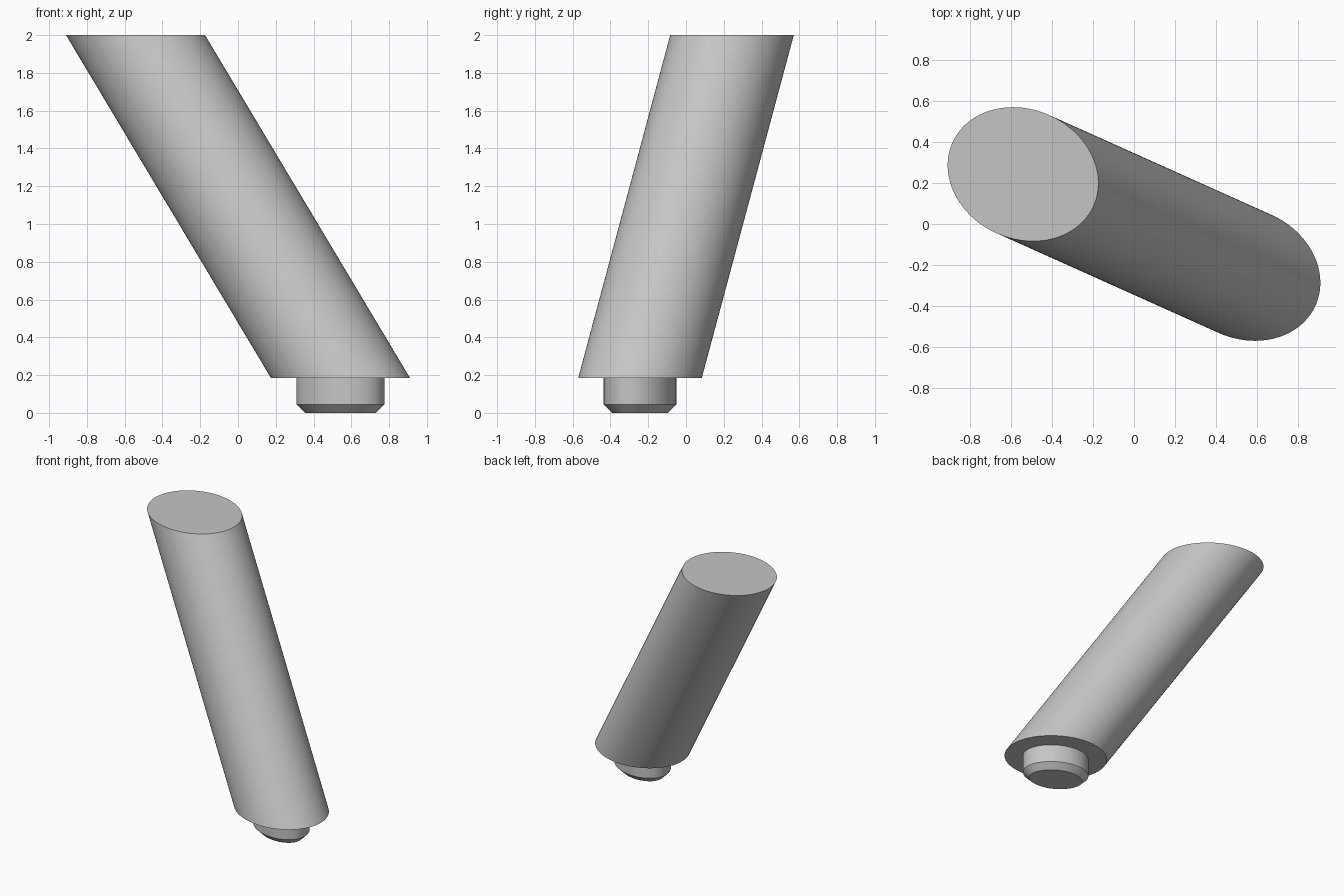
import bpy, bmesh
from math import sin, cos, tau, pi, hypot, atan2
from mathutils import Vector

cube = bpy.data.objects.get("Cube")
if cube:
    bpy.data.objects.remove(cube)

grey = bpy.data.materials.new("plain_grey")
grey.use_nodes = True
colour = (0.56, 0.56, 0.56, 1)
grey.diffuse_color = colour
grey.node_tree.nodes["Principled BSDF"].inputs["Base Color"].default_value = colour

SEGMENTS = 128
FOOT = Vector((0.5425, -0.2435, 0.185))   # axis at the lower cut
HEAD = Vector((-0.5425, 0.2435, 2.0))     # axis at the upper cut
RADIUS = 0.316

# A round bar cut level gives an ellipse stretched along the lean
lean = HEAD - FOOT
MINOR, MAJOR = RADIUS, RADIUS * lean.length / lean.z
TURN = atan2(lean.y, lean.x)


def outline(centre, z, inset):
    """Level ring of the cut ellipse, moved inward by an even distance."""
    points = []
    for i in range(SEGMENTS):
        t = tau * i / SEGMENTS
        nx, ny = cos(t) / MAJOR, sin(t) / MINOR
        size = hypot(nx, ny)
        u = MAJOR * cos(t) - inset * nx / size
        v = MINOR * sin(t) - inset * ny / size
        points.append((centre.x + u * cos(TURN) - v * sin(TURN),
                       centre.y + u * sin(TURN) + v * cos(TURN), z))
    return points


def loft(name, rings):
    """Closed solid through a stack of rings, from bottom to top."""
    bm = bmesh.new()
    loops = [[bm.verts.new(p) for p in ring] for ring in rings]
    for low, high in zip(loops, loops[1:]):
        for i in range(SEGMENTS):
            j = (i + 1) % SEGMENTS
            bm.faces.new((low[i], low[j], high[j], high[i]))
    bm.faces.new(loops[0][::-1])
    bm.faces.new(loops[-1])
    mesh = bpy.data.meshes.new(name)
    bm.to_mesh(mesh)
    bm.free()
    mesh.materials.append(grey)
    obj = bpy.data.objects.new(name, mesh)
    bpy.context.collection.objects.link(obj)
    bpy.ops.object.select_all(action="DESELECT")
    obj.select_set(True)
    bpy.context.view_layer.objects.active = obj
    bpy.ops.object.shade_smooth_by_angle(angle=pi / 6)


# Leaning bar
loft("leaning_bar", [outline(FOOT, FOOT.z, 0), outline(HEAD, HEAD.z, 0)])

# Upright peg with a chamfered tip, sunk a little into the bar
loft("chamfered_peg", [outline(FOOT, 0, 0.18),
                       outline(FOOT, 0.045, 0.135),
                       outline(FOOT, 0.2, 0.135)])
